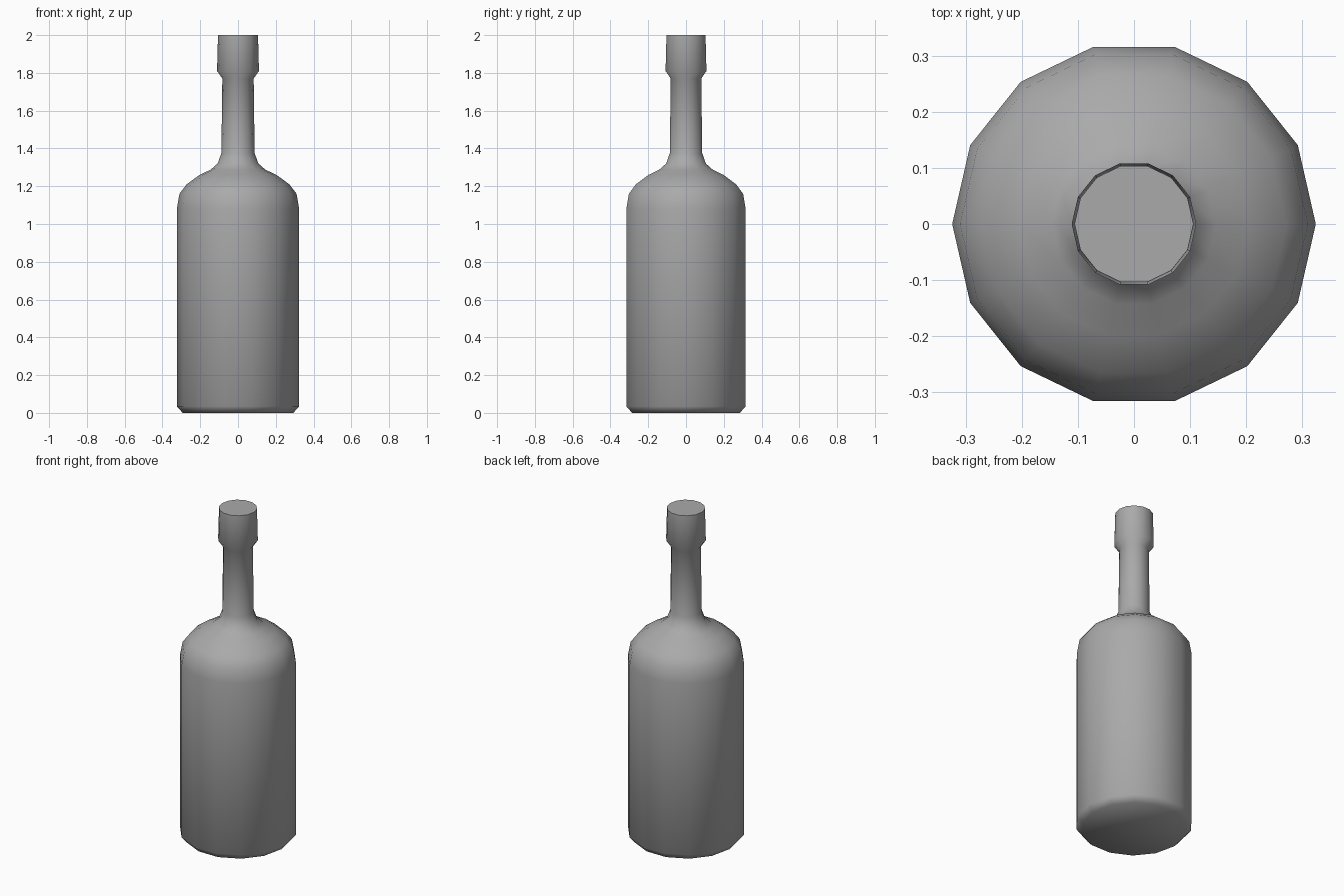
import bpy
import bmesh
from math import cos, sin, tau, radians

SIDES = 14

cube = bpy.data.objects.get("Cube")
if cube:
    bpy.data.objects.remove(cube, do_unlink=True)

# Single grey material
grey = bpy.data.materials.new("plain grey")
grey.use_nodes = True
colour = (0.4, 0.4, 0.4, 1)
grey.diffuse_color = colour
grey.node_tree.nodes["Principled BSDF"].inputs["Base Color"].default_value = colour


def lathe(name, profile):
    """Revolve (radius, height) points about z and close both ends."""
    bm = bmesh.new()
    rings = [[bm.verts.new((r * cos(tau * i / SIDES), r * sin(tau * i / SIDES), z))
              for i in range(SIDES)] for r, z in profile]
    for low, high in zip(rings, rings[1:]):
        for i in range(SIDES):
            j = (i + 1) % SIDES
            bm.faces.new((low[i], low[j], high[j], high[i]))
    bm.faces.new(rings[0][::-1])
    bm.faces.new(rings[-1])
    mesh = bpy.data.meshes.new(name)
    bm.to_mesh(mesh)
    bm.free()
    mesh.materials.append(grey)
    obj = bpy.data.objects.new(name, mesh)
    bpy.context.collection.objects.link(obj)
    return obj


# Profile sections from the base up to the flat mouth
base = [(0.293, 0), (0.324, 0.035)]
shoulder = [(0.324, 1.08), (0.31, 1.16), (0.272, 1.21), (0.204, 1.26), (0.146, 1.287)]
neck = [(0.108, 1.32), (0.088, 1.375), (0.083, 1.77)]
collar = [(0.111, 1.81), (0.106, 2.0)]
bottle = lathe("bottle", base + shoulder + neck + collar)

# Soft body with a crisp mouth edge
bpy.ops.object.select_all(action="DESELECT")
bottle.select_set(True)
bpy.context.view_layer.objects.active = bottle
bpy.ops.object.shade_smooth_by_angle(angle=radians(60))
